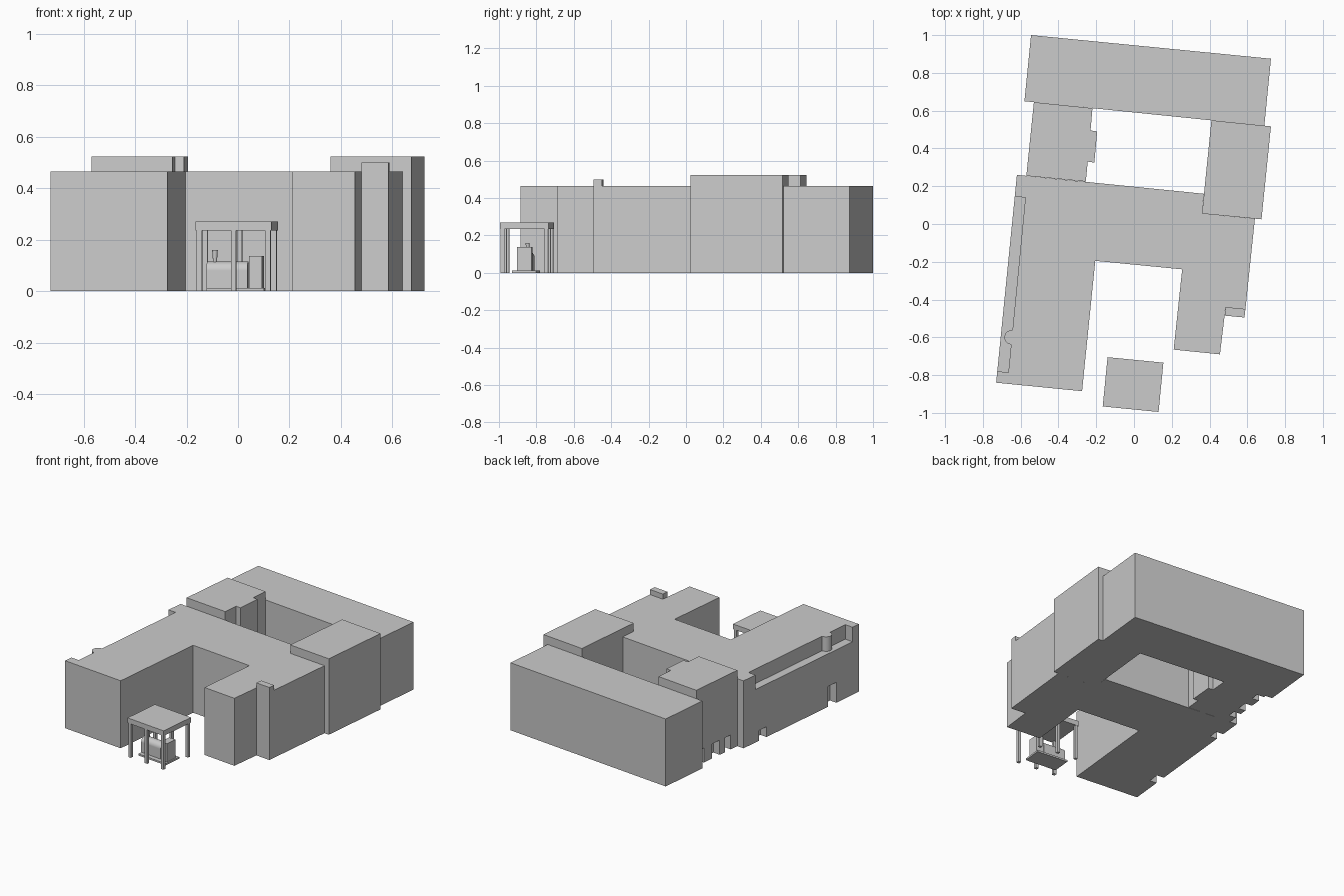
import bpy, bmesh
from math import radians
from mathutils import Matrix, Vector

if "Cube" in bpy.data.objects:
    bpy.data.objects.remove(bpy.data.objects["Cube"], do_unlink=True)

TILT = radians(-5.6)          # the whole site is turned slightly
WALL, RAISED, LEDGE = 0.465, 0.523, 0.365

grey = bpy.data.materials.new("plain grey")
grey.use_nodes = True
grey.diffuse_color = (0.6, 0.6, 0.6, 1)
grey.node_tree.nodes["Principled BSDF"].inputs["Base Color"].default_value = (0.6, 0.6, 0.6, 1)


def finish(name, bm):
    bmesh.ops.recalc_face_normals(bm, faces=bm.faces)
    mesh = bpy.data.meshes.new(name)
    bm.to_mesh(mesh)
    bm.free()
    mesh.materials.append(grey)
    ob = bpy.data.objects.new(name, mesh)
    bpy.context.collection.objects.link(ob)
    return ob


def prism(name, outline, z0, z1):
    bm = bmesh.new()
    face = bm.faces.new([bm.verts.new((x, y, z0)) for x, y in outline])
    top = bmesh.ops.extrude_face_region(bm, geom=[face])["geom"]
    verts = [g for g in top if isinstance(g, bmesh.types.BMVert)]
    bmesh.ops.translate(bm, verts=verts, vec=(0, 0, z1 - z0))
    return finish(name, bm)


def box(name, origin, centre, size):
    """Box in the tilted frame around an origin; centre z is its base."""
    bm = bmesh.new()
    bmesh.ops.create_cube(bm, size=1)
    bmesh.ops.scale(bm, verts=bm.verts, vec=size)
    bmesh.ops.translate(bm, verts=bm.verts,
                        vec=Vector(centre) + Vector((0, 0, size[2] / 2)))
    bm.transform(Matrix.Translation((*origin, 0)) @ Matrix.Rotation(TILT, 4, "Z"))
    return finish(name, bm)


def cone(name, origin, centre, r0, r1, length, sideways=False):
    bm = bmesh.new()
    bmesh.ops.create_cone(bm, cap_ends=True, segments=24,
                          radius1=r0, radius2=r1, depth=length)
    if sideways:
        bm.transform(Matrix.Rotation(radians(90), 4, "Y"))
    bm.transform(Matrix.Translation((*origin, 0)) @ Matrix.Rotation(TILT, 4, "Z")
                 @ Matrix.Translation(centre))
    ob = finish(name, bm)
    for p in ob.data.polygons:
        p.use_smooth = len(p.vertices) == 4
    ob.data.set_sharp_from_angle(angle=radians(40))
    return ob


def cut(ob, cutter):
    mod = ob.modifiers.new("cut", "BOOLEAN")
    mod.operation, mod.solver, mod.object = "DIFFERENCE", "EXACT", cutter
    cutter.hide_render = True
    cutter.hide_viewport = True
    cutter.display_type = "WIRE"


# Building blocks
prism("rear_block", [(-0.545, 1), (-0.58, 0.65), (0.69, 0.52), (0.725, 0.875)], 0, WALL)
link = prism("right_link", [(-0.53, 0.645), (-0.57, 0.255), (-0.255, 0.225), (-0.245, 0.33),
                            (-0.21, 0.325), (-0.195, 0.49), (-0.23, 0.495),
                            (-0.22, 0.613)], 0, RAISED)
prism("left_link", [(0.41, 0.549), (0.36, 0.055), (0.675, 0.025), (0.725, 0.517)], 0, RAISED)
main = prism("main_block", [(-0.62, 0.26), (-0.73, -0.84), (-0.275, -0.885), (-0.205, -0.195),
                            (0.255, -0.24), (0.21, -0.665), (0.455, -0.69), (0.485, -0.44),
                            (0.59, -0.45), (0.64, 0.028), (0.36, 0.055), (0.37, 0.16)],
             0, WALL)
prism("chimney_stack", [(0.48, -0.485), (0.585, -0.495), (0.59, -0.45), (0.485, -0.44)], 0, 0.5)

# Roof terrace along the right wing, with a round stair turret
terrace = prism("terrace_cutter", [(-0.80, 0.16), (-0.575, 0.14), (-0.665, -0.785),
                                   (-0.90, -0.765)], LEDGE, 0.6)
cut(main, terrace)
cone("stair_turret", (-0.648, -0.6), (0, 0, (LEDGE + WALL) / 2), 0.038, 0.038, WALL - LEDGE)

# Doorways in the right-hand walls
for target, x, y, width, height in [(main, -0.704, -0.585, 0.08, 0.14),
                                    (main, -0.638, 0.075, 0.07, 0.07),
                                    (link, -0.534, 0.6, 0.055, 0.1),
                                    (link, -0.548, 0.46, 0.075, 0.1),
                                    (link, -0.56, 0.345, 0.055, 0.1)]:
    cut(target, box("doorway_cutter", (x, y), (0, 0, -0.05), (0.1, width, height + 0.05)))

# Open shelter on six posts
SHELTER = (-0.005, -0.85)
box("shelter_roof", SHELTER, (0, 0, 0.235), (0.297, 0.262, 0.035))
for u in (-0.134, 0, 0.134):
    for v in (-0.118, 0.118):
        box("shelter_post", SHELTER, (u, v, 0), (0.02, 0.02, 0.236))

# Small engine on a plate below the shelter
ENGINE = (-0.005, -0.855)
box("engine_plate", ENGINE, (0, 0, 0), (0.225, 0.13, 0.012))
box("engine_body", ENGINE, (-0.035, 0, 0.012), (0.16, 0.07, 0.068))
cone("engine_boiler", ENGINE, (-0.035, 0, 0.08), 0.035, 0.035, 0.16, sideways=True)
box("engine_cab", ENGINE, (0.077, 0, 0.012), (0.05, 0.08, 0.125))
cone("engine_funnel", ENGINE, (-0.085, 0, 0.132), 0.007, 0.011, 0.056)
